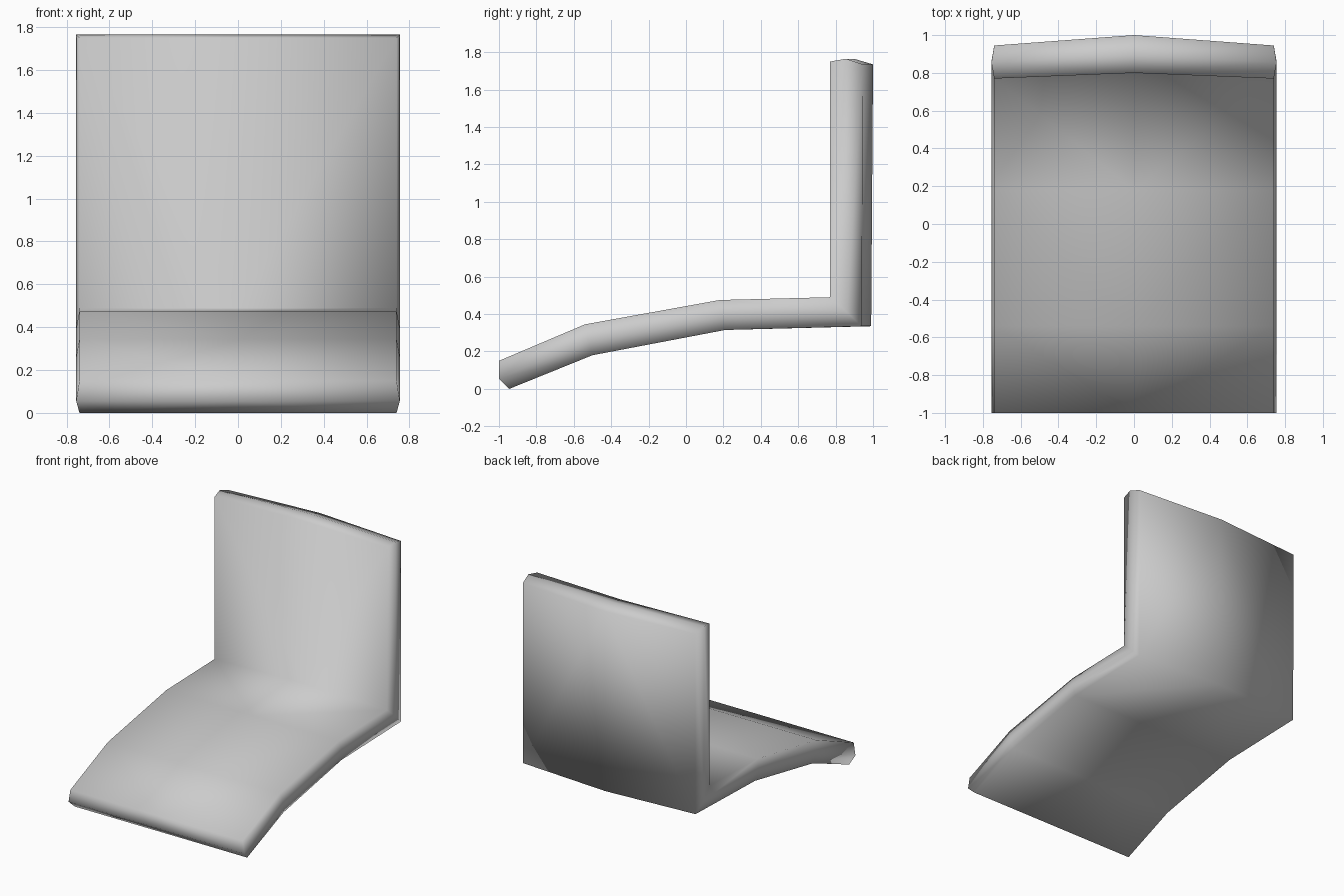
import bpy, bmesh

if "Cube" in bpy.data.objects:
    bpy.data.objects.remove(bpy.data.objects["Cube"])

EDGE, RIM = 0.74, 0.755   # half width at the faces and at the bulged rim

# Stations from seat front to back top: inner, middle and outer (y, z),
# then how far the curved back moves the inner/outer centre in y
stations = [
    ((-1.00, 0.15), (-1.00, 0.055), (-0.945, 0.00), 0.0, 0.0),
    ((-0.54, 0.345), (-0.52, 0.26), (-0.50, 0.18), 0.0, 0.0),
    ((0.18, 0.475), (0.195, 0.395), (0.21, 0.315), 0.0, 0.0),
    ((0.77, 0.49), (0.86, 0.41), (0.94, 0.335), 0.03, 0.05),
    ((0.77, 1.75), (0.855, 1.765), (0.945, 1.735), 0.03, 0.055),
]

bm = bmesh.new()


def point(x, yz, shift=0.0):
    return bm.verts.new((x, yz[0] + shift, yz[1]))


# Right half of the shell, one open cross-section per station
rows = []
for inner, mid, outer, di, do in stations:
    rows.append([point(0, inner, di), point(EDGE, inner), point(RIM, mid),
                 point(EDGE, outer), point(0, outer, do)])
for a, b in zip(rows, rows[1:]):
    for k in range(4):
        bm.faces.new((a[k], a[k + 1], b[k + 1], b[k]))

# Ridged end caps
for row, st in ((rows[0], stations[0]), (rows[-1], stations[-1])):
    centre = point(0, st[1], (st[3] + st[4]) / 2)
    bm.faces.new((row[0], row[1], row[2], centre))
    bm.faces.new((centre, row[2], row[3], row[4]))

# Mirror to the left half
geom = bm.verts[:] + bm.edges[:] + bm.faces[:]
bmesh.ops.mirror(bm, geom=geom, axis='X', merge_dist=0.0001)
bmesh.ops.remove_doubles(bm, verts=bm.verts[:], dist=0.0001)
bmesh.ops.recalc_face_normals(bm, faces=bm.faces[:])

mesh = bpy.data.meshes.new("seat_shell")
bm.to_mesh(mesh)
bm.free()
mesh.polygons.foreach_set("use_smooth", [True] * len(mesh.polygons))
seat = bpy.data.objects.new("seat_shell", mesh)
bpy.context.collection.objects.link(seat)
